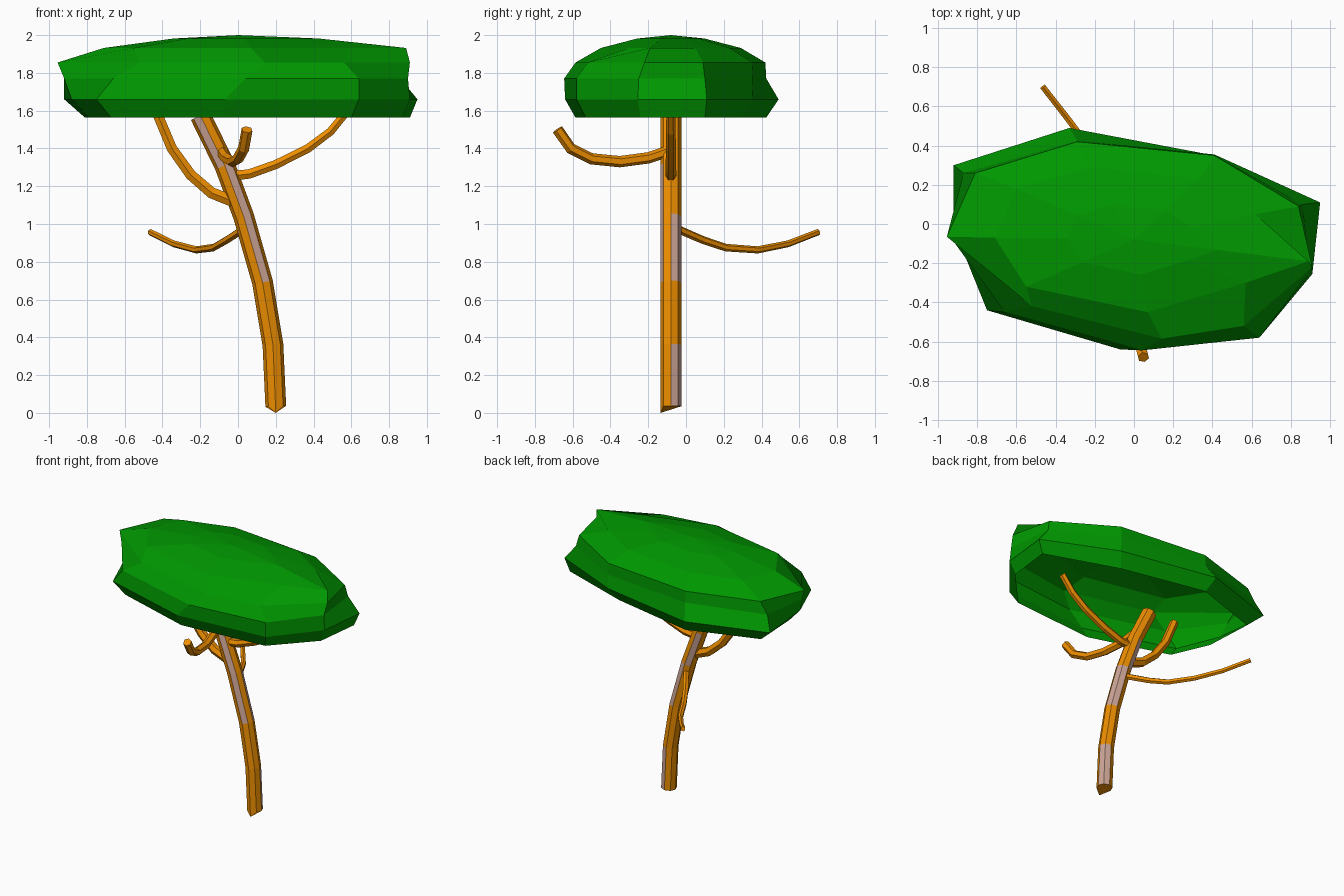
import bpy, bmesh, math
from mathutils import Vector

if "Cube" in bpy.data.objects:
    bpy.data.objects.remove(bpy.data.objects["Cube"])


def material(name, color):
    m = bpy.data.materials.new(name)
    m.diffuse_color = (*color, 1)
    m.use_nodes = True
    m.node_tree.nodes["Principled BSDF"].inputs["Base Color"].default_value = m.diffuse_color
    return m


BARK = material("bark", (0.85, 0.27, 0.0))
PALE = material("pale_bark", (0.6, 0.37, 0.3))
LEAF = material("leaf", (0.0, 0.31, 0.0))


def skin(name, rings, mats, pick=None, tip=None):
    """Join rings of points into a flat-shaded mesh; a tip closes the top and leaves the base open."""
    bm = bmesh.new()
    rows = [[bm.verts.new(p) for p in ring] for ring in rings]
    n = len(rows[0])
    for i, (a, b) in enumerate(zip(rows, rows[1:])):
        for j in range(n):
            k = (j + 1) % n
            f = bm.faces.new((a[j], a[k], b[k], b[j]))
            if pick and (i, j) in pick:
                f.material_index = 1
    if tip:
        t = bm.verts.new(tip)
        for j in range(n):
            bm.faces.new((rows[-1][j], rows[-1][(j + 1) % n], t))
    else:
        bm.faces.new(rows[0][::-1])
        bm.faces.new(rows[-1])
    bmesh.ops.recalc_face_normals(bm, faces=bm.faces)
    mesh = bpy.data.meshes.new(name)
    bm.to_mesh(mesh)
    bm.free()
    for m in mats:
        mesh.materials.append(m)
    obj = bpy.data.objects.new(name, mesh)
    bpy.context.collection.objects.link(obj)
    return obj


def tube_rings(path, r0, r1, sides, ref):
    pts = [Vector(p) for p in path]
    last = len(pts) - 1
    rings = []
    for i, p in enumerate(pts):
        t = (pts[min(i + 1, last)] - pts[max(i - 1, 0)]).normalized()
        u = Vector(ref)
        u = (u - t * u.dot(t)).normalized()
        w = t.cross(u)
        r = r0 + (r1 - r0) * i / last
        rings.append([p + r * (math.cos(a) * u + math.sin(a) * w)
                      for a in (2 * math.pi * j / sides for j in range(sides))])
    return rings


# Trunk: leaning eight-sided tube, one foot corner touching the ground
Y = -0.08
trunk = tube_rings([(0.2, Y, 0.035), (0.185, Y, 0.36), (0.13, Y, 0.69),
                    (0.03, Y, 1.04), (-0.07, Y, 1.31), (-0.2, Y, 1.575)],
                   0.055, 0.055, 8, (0, -1, 0))
trunk[0][0].z = 0
pale = {(2, 0), (3, 0), (4, 7), (0, 2), (2, 2), (0, 3), (2, 3), (3, 4)}
skin("trunk", trunk, [BARK, PALE], pale)

# Branches: tapered six-sided tubes
UP, FRONT = (0, 0, 1), (0, -1, 0)
branches = {
    "right_branch": ([(-0.03, Y, 1.255), (0.06, Y, 1.265), (0.2, Y, 1.315), (0.37, Y, 1.4),
                      (0.49, Y, 1.49), (0.58, Y, 1.6)], 0.03, 0.024, FRONT),
    "left_branch": ([(0.0, Y, 1.11), (-0.14, Y, 1.165), (-0.25, Y, 1.26), (-0.35, Y, 1.4),
                     (-0.43, Y, 1.59)], 0.036, 0.03, FRONT),
    "front_branch": ([(-0.09, -0.08, 1.39), (-0.065, -0.2, 1.35), (-0.03, -0.35, 1.33),
                      (0.0, -0.5, 1.345), (0.03, -0.61, 1.4), (0.048, -0.68, 1.5)],
                     0.03, 0.03, UP),
    "back_branch": ([(0.04, -0.06, 0.98), (-0.06, 0.09, 0.915), (-0.13, 0.21, 0.875),
                     (-0.22, 0.38, 0.863), (-0.34, 0.54, 0.895), (-0.465, 0.7, 0.957)],
                    0.022, 0.017, UP),
}
for name, (path, r0, r1, ref) in branches.items():
    skin(name, tube_rings(path, r0, r1, 6, ref), [BARK])

# Canopy: faceted hollow dome, nine uneven corners per level
base = [(0.91, 0.1), (0.36, 0.29), (-0.29, 0.425), (-0.81, 0.25), (-0.79, -0.12),
        (-0.67, -0.4), (-0.07, -0.585), (0.6, -0.53), (0.87, -0.24)]
wide = [(0.95, 0.11), (0.41, 0.35), (-0.33, 0.49), (-0.92, 0.3), (-0.88, -0.12),
        (-0.75, -0.44), (-0.07, -0.64), (0.64, -0.58), (0.91, -0.255)]
waist = [(0.86, 0.1), (0.41, 0.355), (-0.29, 0.425), (-0.87, 0.26), (-0.92, -0.09),
         (-0.66, -0.45), (0.04, -0.645), (0.64, -0.58), (0.9, -0.25)]
shoulder = [(0.84, 0.09), (0.41, 0.35), (-0.29, 0.42), (-0.81, 0.26), (-0.955, -0.065),
            (-0.52, -0.42), (0.14, -0.585), (0.56, -0.52), (0.91, -0.22)]
crown = [(0.62, 0.05), (0.33, 0.23), (-0.23, 0.29), (-0.6, 0.18), (-0.71, -0.07),
         (-0.55, -0.32), (0.07, -0.45), (0.57, -0.3), (0.89, -0.19)]


def level(ring, z, s=1.0):
    return [(x * s, Y + (y - Y) * s, z) for x, y in ring]


skin("canopy", [level(base, 1.563), level(wide, 1.66), level(waist, 1.77),
                level(shoulder, 1.855), level(crown, 1.932), level(crown, 1.982, 0.48)],
     [LEAF], tip=(0, Y, 2.0))
